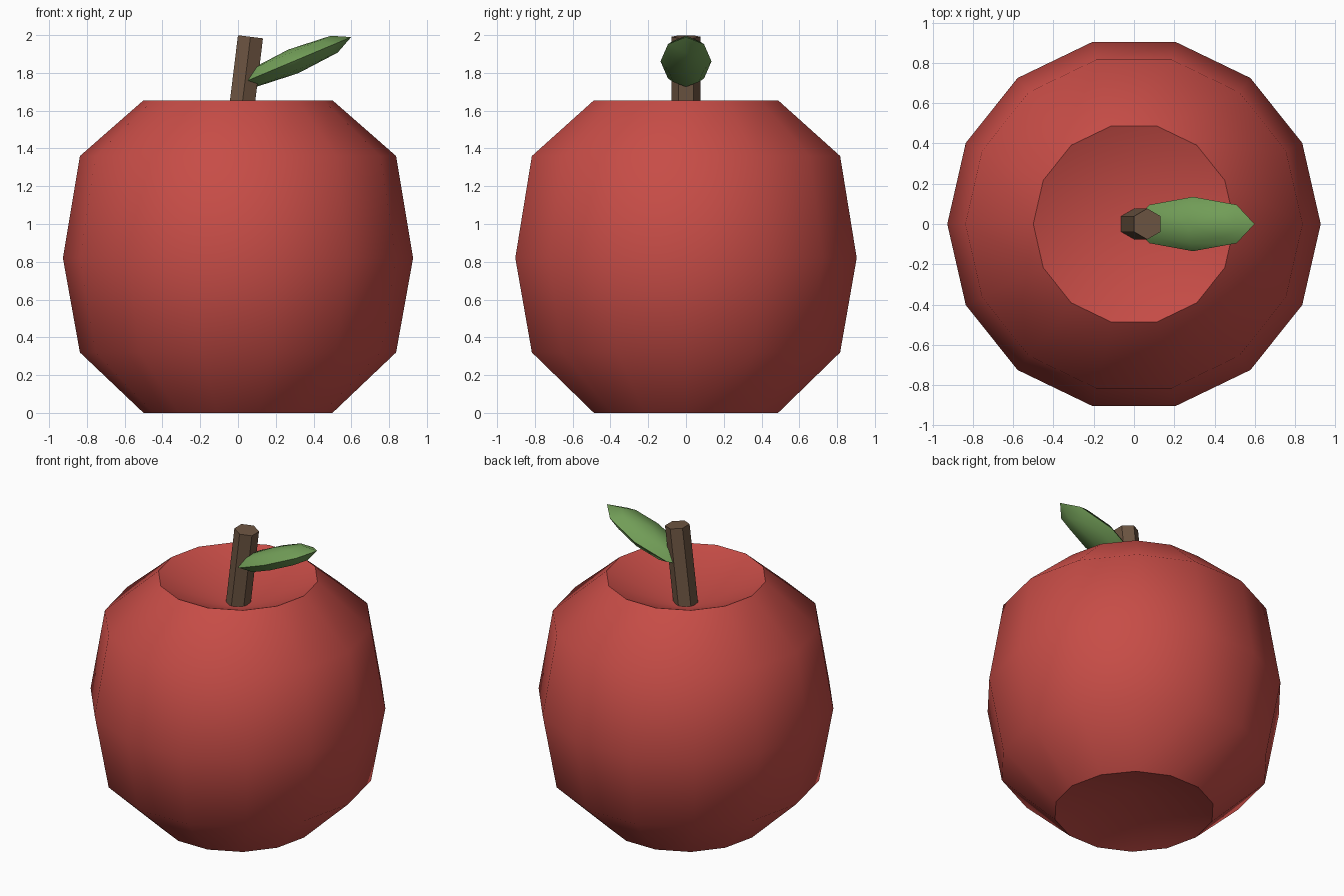
import bpy, bmesh, math
from mathutils import Matrix, Vector

if "Cube" in bpy.data.objects:
    bpy.data.objects.remove(bpy.data.objects["Cube"])


def material(name, rgb):
    m = bpy.data.materials.new(name)
    m.diffuse_color = (*rgb, 1)
    m.use_nodes = True
    m.node_tree.nodes["Principled BSDF"].inputs["Base Color"].default_value = m.diffuse_color
    return m


def finish(bm, name, mat, smooth_angle=None):
    bmesh.ops.recalc_face_normals(bm, faces=bm.faces)
    me = bpy.data.meshes.new(name)
    bm.to_mesh(me)
    bm.free()
    me.materials.append(mat)
    ob = bpy.data.objects.new(name, me)
    bpy.context.collection.objects.link(ob)
    if smooth_angle:
        bpy.ops.object.select_all(action='DESELECT')
        ob.select_set(True)
        bpy.context.view_layer.objects.active = ob
        bpy.ops.object.shade_smooth_by_angle(angle=math.radians(smooth_angle))
    return ob


red = material("apple red", (0.57, 0.073, 0.062))
brown = material("stem brown", (0.155, 0.092, 0.055))
green = material("leaf green", (0.165, 0.335, 0.095))

# Fruit: 14-sided lathe with a dimple at each end
SIDES = 14
rings = [(0.50, 0.0), (0.837, 0.32), (0.927, 0.82), (0.837, 1.36), (0.50, 1.655)]
bm = bmesh.new()
loops = []
for r, z in rings:
    loops.append([bm.verts.new((r * math.cos(2 * math.pi * i / SIDES),
                                r * math.sin(2 * math.pi * i / SIDES), z))
                  for i in range(SIDES)])
bottom, top = bm.verts.new((0, 0, 0.14)), bm.verts.new((0, 0, 1.45))
for i in range(SIDES):
    j = (i + 1) % SIDES
    for a, b in zip(loops, loops[1:]):
        bm.faces.new((a[i], a[j], b[j], b[i]))
    bm.faces.new((bottom, loops[0][j], loops[0][i]))
    bm.faces.new((top, loops[-1][i], loops[-1][j]))
finish(bm, "fruit", red, 50)

# Stem: tilted hexagonal rod rising out of the top dimple
tilt = math.radians(7)
axis = Vector((math.sin(tilt), 0, math.cos(tilt)))
length = 0.55
centre = Vector((0.066, 0, 1.991)) - axis * length / 2
bm = bmesh.new()
bmesh.ops.create_cone(bm, cap_ends=True, segments=6, radius1=0.077, radius2=0.077, depth=length)
# points of the hexagon face front and back
if max(abs(v.co.x) for v in bm.verts) > 0.07:
    bm.transform(Matrix.Rotation(math.radians(30), 4, 'Z'))
bm.transform(Matrix.Translation(centre) @ Matrix.Rotation(tilt, 4, 'Y'))
finish(bm, "stem", brown)

# Leaf: flattened low-poly ball tilted upward to the right
bm = bmesh.new()
bmesh.ops.create_uvsphere(bm, u_segments=8, v_segments=4, radius=1)
bm.transform(Matrix.Translation((0.293, 0, 1.861))
             @ Matrix.Rotation(math.radians(-22.8), 4, 'Y')
             @ Matrix.Diagonal((0.332, 0.135, 0.068, 1)))
finish(bm, "leaf", green, 50)
